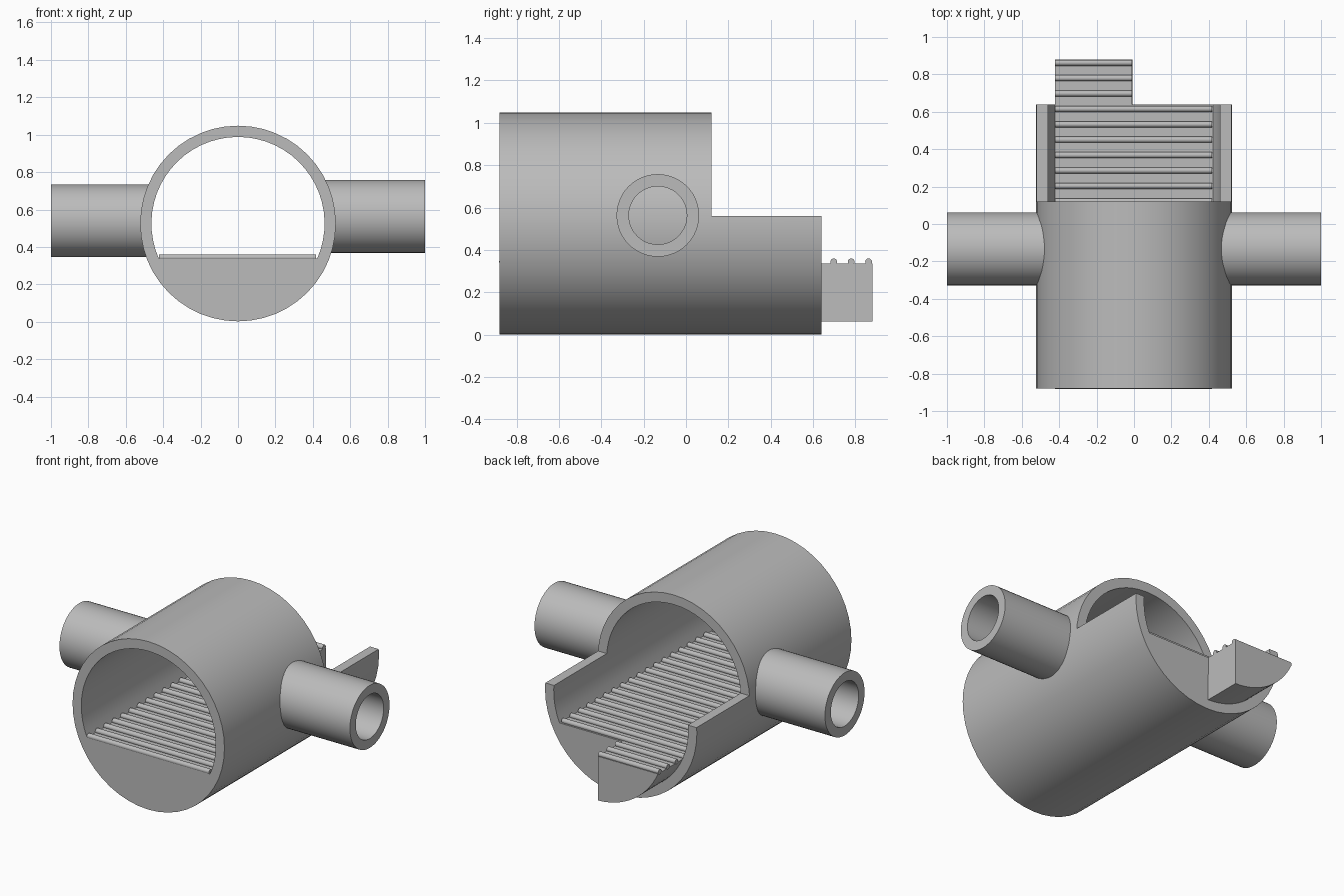
import bpy, bmesh, math
from mathutils import Matrix

if "Cube" in bpy.data.objects:
    bpy.data.objects.remove(bpy.data.objects["Cube"])

grey = bpy.data.materials.new("plain_grey")
grey.use_nodes = True
COLOR = (0.5, 0.5, 0.5, 1)
grey.diffuse_color = COLOR
grey.node_tree.nodes["Principled BSDF"].inputs["Base Color"].default_value = COLOR

CZ, R_OUT, R_IN = 0.525, 0.523, 0.463
FRONT, BACK, TIP = -0.88, 0.64, 0.88
FLOOR = 0.337
SPAN = math.sqrt(R_IN**2 - (CZ - FLOOR)**2)   # half width of the floor


def finish(name, bm):
    bmesh.ops.recalc_face_normals(bm, faces=bm.faces)
    mesh = bpy.data.meshes.new(name)
    bm.to_mesh(mesh)
    bm.free()
    mesh.materials.append(grey)
    obj = bpy.data.objects.new(name, mesh)
    bpy.context.collection.objects.link(obj)
    return obj


def prism(name, outline, y0, y1):
    """Extrude an x-z outline along y."""
    bm = bmesh.new()
    face = bm.faces.new([bm.verts.new((x, y0, z)) for x, z in outline])
    new = bmesh.ops.extrude_face_region(bm, geom=[face])["geom"]
    verts = [v for v in new if isinstance(v, bmesh.types.BMVert)]
    bmesh.ops.translate(bm, verts=verts, vec=(0, y1 - y0, 0))
    return finish(name, bm)


def arc(radius, a0, a1, steps):
    angles = [a0 + (a1 - a0) * i / steps for i in range(steps + 1)]
    return [(radius * math.cos(a), CZ + radius * math.sin(a)) for a in angles]


def rod(name, radius, x0, x1, y, z, sides):
    """Cylinder lying along x."""
    bm = bmesh.new()
    bmesh.ops.create_cone(bm, cap_ends=True, segments=sides, radius1=radius,
                          radius2=radius, depth=abs(x1 - x0),
                          matrix=Matrix.Translation(((x0 + x1) / 2, y, z))
                          @ Matrix.Rotation(math.pi / 2, 4, 'Y'))
    return finish(name, bm)


def cut(obj, cutter):
    mod = obj.modifiers.new("cut", 'BOOLEAN')
    mod.operation, mod.solver, mod.object = 'DIFFERENCE', 'EXACT', cutter
    bpy.context.view_layer.objects.active = obj
    bpy.ops.object.modifier_apply(modifier=mod.name)
    bpy.data.objects.remove(cutter)


def smooth(obj):
    bpy.ops.object.select_all(action='DESELECT')
    obj.select_set(True)
    bpy.context.view_layer.objects.active = obj
    bpy.ops.object.shade_smooth_by_angle(angle=math.radians(32))


# Main barrel: a flat-floored bore, and the rear upper half cut away
body = prism("barrel", arc(R_OUT, 0, math.tau, 48)[:-1], FRONT, BACK)
dip = math.asin((CZ - FLOOR) / R_IN)
cut(body, prism("bore_cutter", arc(R_IN, -dip, math.pi + dip, 36), FRONT - 0.1, BACK + 0.1))
cut(body, prism("notch_cutter", [(-1, 0.56), (1, 0.56), (1, 1.3), (-1, 1.3)], 0.12, 1))
smooth(body)

# Half-width tongue that continues the floor at the back
tongue = prism("floor_tongue",
               arc(R_IN, math.pi + dip, 1.5 * math.pi - 0.02, 14) + [(-0.01, FLOOR)],
               BACK - 0.005, TIP)
smooth(tongue)

# Side pipes, ending inside the barrel wall
for name, side, z in (("left_pipe", 1, 0.563), ("right_pipe", -1, 0.54)):
    pipe = rod(name, 0.195, side * 0.464, side, -0.133, z, 48)
    cut(pipe, rod("pipe_cutter", 0.137, side * 0.4, side * 1.1, -0.133, z, 48))
    smooth(pipe)

# Ribs across the floor and tongue
for i in range(22):
    y = 0.862 - 0.0823 * i
    right_end = -0.01 if y > BACK else SPAN - 0.006
    smooth(rod(f"floor_rib_{i + 1}", 0.016, -SPAN, right_end, y, FLOOR + 0.007, 16))
